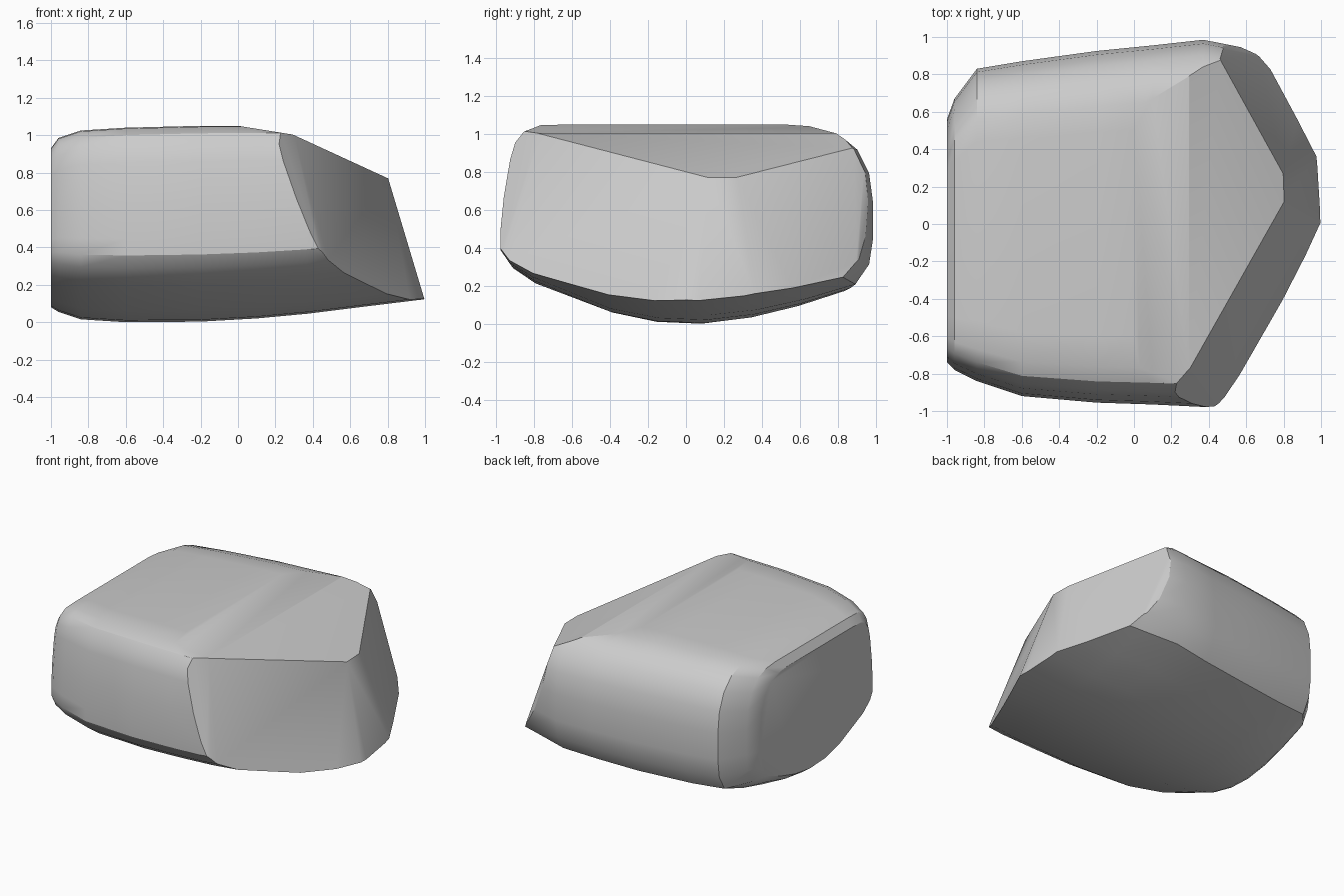
import bpy
import bmesh
from mathutils import Vector

cube = bpy.data.objects.get("Cube")
if cube:
    bpy.data.objects.remove(cube)

# Stone colour
stone = bpy.data.materials.new("stone_grey")
stone.use_nodes = True
GREY = (0.6, 0.6, 0.6, 1)
stone.diffuse_color = GREY
stone.node_tree.nodes["Principled BSDF"].inputs["Base Color"].default_value = GREY

# Rounded cross-section (y, z), from the belly round the front, top and back
PROFILE = [(.1, 0), (-.15, .01), (-.4, .06), (-.8, .21), (-.92, .29), (-.965, .36),
           (-.965, .45), (-.95, .65), (-.92, .86), (-.895, .95), (-.85, 1.01),
           (-.77, 1.045), (-.6, 1.05), (.5, 1.05), (.64, 1.04), (.76, 1),
           (.86, .91), (.92, .78), (.94, .62), (.94, .42), (.92, .28),
           (.85, .17), (.6, .09), (.35, .03)]

# Sections along the length: x, front y, back y, bottom z, top z
SECTIONS = [(-1, -.74, .56, .08, .93), (-.96, -.78, .67, .055, .985),
            (-.84, -.84, .83, .015, 1.025), (-.6, -.92, .87, 0, 1.04),
            (-.2, -.955, .925, .003, 1.05), (.1, -.965, .955, .02, 1.05),
            (.37, -.978, .985, .045, 1.05), (.65, -.97, .93, .08, 1.05),
            (1.1, -.94, .85, .135, 1.05)]

# Broken facets: a point on each plane and its outward direction
FACETS = [((0, 0, 1.05), (.16, 0, 1)),
          ((.3, 0, 1), (.46, 0, 1)),
          ((.78, .08, .78), (.634, -.295, .243)),
          ((.78, .3, .78), (.306, .141, .11)),
          ((.8, .2, .77), (.645, .02, .19)),
          ((.26, -.82, 1), (.64, -.51, .31)),
          ((.69, .9, .24), (.6, .7, .18))]


def fit(value, low, high, new_low, new_high):
    return new_low + (value - low) / (high - low) * (new_high - new_low)


def make_boulder():
    bm = bmesh.new()
    ys = [p[0] for p in PROFILE]
    zs = [p[1] for p in PROFILE]
    rings = []
    for x, front, back, bottom, top in SECTIONS:
        rings.append([bm.verts.new((x, fit(y, min(ys), max(ys), front, back),
                                    fit(z, min(zs), max(zs), bottom, top)))
                      for y, z in PROFILE])
    # Skin the sections and close both ends
    n = len(PROFILE)
    for a, b in zip(rings, rings[1:]):
        for i in range(n):
            j = (i + 1) % n
            bm.faces.new((a[i], a[j], b[j], b[i]))
    bm.faces.new(rings[0])
    bm.faces.new(rings[-1])
    # Slice off each facet and cap the cut
    for point, normal in FACETS:
        cut = bmesh.ops.bisect_plane(
            bm, geom=bm.verts[:] + bm.edges[:] + bm.faces[:], dist=1e-5,
            plane_co=Vector(point), plane_no=Vector(normal).normalized(),
            clear_outer=True)
        edges = [e for e in cut["geom_cut"] if isinstance(e, bmesh.types.BMEdge)]
        bmesh.ops.holes_fill(bm, edges=edges, sides=0)
    bmesh.ops.remove_doubles(bm, verts=bm.verts[:], dist=.004)
    bmesh.ops.recalc_face_normals(bm, faces=bm.faces[:])
    mesh = bpy.data.meshes.new("boulder")
    bm.to_mesh(mesh)
    bm.free()
    mesh.materials.append(stone)
    boulder = bpy.data.objects.new("boulder", mesh)
    bpy.context.collection.objects.link(boulder)
    return boulder


boulder = make_boulder()
bpy.ops.object.select_all(action="DESELECT")
boulder.select_set(True)
bpy.context.view_layer.objects.active = boulder
bpy.ops.object.shade_smooth_by_angle(angle=.5)
